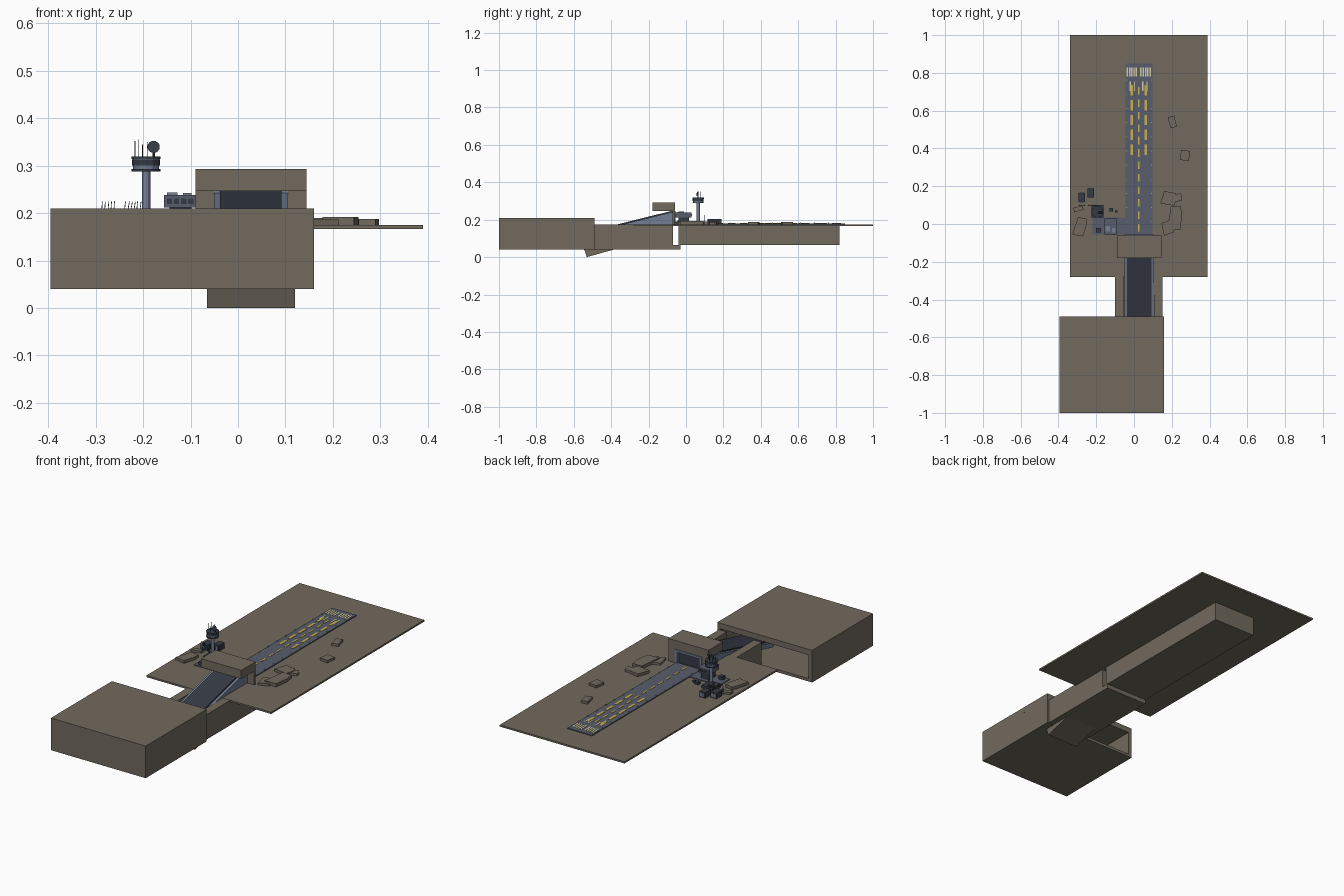
import bpy, bmesh, math, random
from mathutils import Matrix, Vector

cube = bpy.data.objects.get("Cube")
if cube:
    bpy.data.objects.remove(cube, do_unlink=True)
random.seed(4)


def material(name, r, g, b):
    m = bpy.data.materials.new(name)
    m.use_nodes = True
    m.diffuse_color = (r, g, b, 1)
    m.node_tree.nodes["Principled BSDF"].inputs["Base Color"].default_value = (r, g, b, 1)
    return m


ROCK = material("brown rock", .165, .143, .112)
ASPHALT = material("slate asphalt", .095, .11, .15)
DARK = material("dark steel", .036, .043, .06)
STEEL = material("blue grey steel", .17, .21, .29)
YELLOW = material("yellow paint", .58, .43, .08)
CREAM = material("cream paint", .68, .63, .38)


def finish(name, bm, mat):
    bmesh.ops.recalc_face_normals(bm, faces=bm.faces)
    mesh = bpy.data.meshes.new(name)
    bm.to_mesh(mesh)
    bm.free()
    mesh.materials.append(mat)
    ob = bpy.data.objects.new(name, mesh)
    bpy.context.collection.objects.link(ob)
    return ob


def boxes(name, mat, *ranges):
    """One object made of boxes, each given as x, y and z ranges."""
    bm = bmesh.new()
    for x0, x1, y0, y1, z0, z1 in ranges:
        mid = Vector((x0 + x1, y0 + y1, z0 + z1)) / 2
        size = Matrix.Diagonal((x1 - x0, y1 - y0, z1 - z0, 1))
        bmesh.ops.create_cube(bm, size=1, matrix=Matrix.Translation(mid) @ size)
    return finish(name, bm, mat)


def prism(name, mat, points, lo, hi, axis="z"):
    """Extrude an outline: (x, y) along z, or (y, z) along x."""
    bm = bmesh.new()
    def place(p, t):
        return (p[0], p[1], t) if axis == "z" else (t, p[0], p[1])
    face = bm.faces.new([bm.verts.new(place(p, lo)) for p in points])
    ext = bmesh.ops.extrude_face_region(bm, geom=[face])
    verts = [v for v in ext["geom"] if isinstance(v, bmesh.types.BMVert)]
    bmesh.ops.translate(bm, verts=verts, vec=Vector(place((0, 0), hi - lo)))
    return finish(name, bm, mat)


def cylinder(name, mat, x, y, z0, z1, r, r2=None, sides=12):
    bm = bmesh.new()
    bmesh.ops.create_cone(bm, cap_ends=True, segments=sides, radius1=r,
                          radius2=r if r2 is None else r2, depth=z1 - z0,
                          matrix=Matrix.Translation((x, y, (z0 + z1) / 2)))
    return finish(name, bm, mat)


G = .175  # ground level

# Ground slab and the mass below the runway
boxes("ground_slab", ROCK, (-.34, .39, -.28, 1, .166, G))
boxes("runway_foundation", ROCK, (-.1, .15, -.04, .82, .065, .17))

# Hollow hangar, open at the back
boxes("hangar", ROCK,
      (-.395, .16, -1, -.49, .18, .21), (-.395, .16, -1, -.49, .04, .055),
      (-.395, -.375, -1, -.49, .055, .18), (.145, .16, -1, -.49, .055, .18),
      (-.375, .145, -1, -.98, .055, .18))

# Trench joining hangar to ground
boxes("trench", ROCK, (-.1, -.055, -.49, -.07, .055, G - .001),
      (.105, .15, -.49, -.07, .055, G - .001), (-.1, .15, -.49, -.03, .042, .065))
prism("trench_sump", ROCK, [(-.545, .042), (-.53, 0), (-.38, .042)], -.065, .12, "x")

# Sloping launch ramp with side kerbs
prism("launch_ramp", DARK, [(-.76, .078), (-.072, .248), (-.072, G),
                            (-.3, .155), (-.76, .056)], -.038, .092, "x")
for side, x in (("right", -.051), ("left", .092)):
    prism(side + "_ramp_kerb", STEEL, [(-.66, .095), (-.072, .242), (-.072, G),
                                       (-.3, .155), (-.66, .07)], x, x + .013, "x")

# Gate over the ramp
boxes("gate", ROCK, (-.09, .145, -.18, -.06, .247, .293),
      (-.09, -.051, -.072, -.06, G, .247), (.105, .145, -.072, -.06, G, .247))
boxes("gate_frame", STEEL, (-.051, -.038, -.072, -.055, G, .24),
      (.092, .105, -.072, -.055, G, .24), (-.051, .105, -.072, -.055, .236, .247))

# Runway and painted markings
boxes("runway", ASPHALT, (-.045, .098, -.06, .85, G, .18))
P0, P1 = .18, .1815


def dash(x, y, w, l):
    return (x - w / 2, x + w / 2, y, y + l, P0, P1)


MID = .025
boxes("centre_dashes", YELLOW, *[dash(MID, -.04 + i * .066, .008, .04) for i in range(12)])
boxes("side_dashes", YELLOW, *[dash(MID + s * .037, .365 + i * .079, .014, .055)
                               for s in (-1, 1) for i in range(5)])
boxes("threshold_bars", CREAM, *[dash(MID + s * (.012 + i * .012), .78, .008, .048)
                                 for s in (-1, 1) for i in range(5)])
boxes("runway_end_marks", CREAM, *[dash(MID + s * .033 + t, .705, .007, .05)
                                   for s in (-1, 1) for t in (-.011, .011)])
boxes("runway_lights", CREAM, *[(x - .002, x + .002, y, y + .004, G, .185)
                                for x in (-.041, .094)
                                for y in [.01 + i * .075 for i in range(11)]])

# Flat rock slabs
def slab(name, x, y, w, l, turn, top):
    c, s = math.cos(turn), math.sin(turn)
    corners = []
    for u, v in ((-1, -1), (.9, -.9), (1, .3), (.7, 1), (-.8, .95)):
        u, v = u * w / 2, v * l / 2
        corners.append((x + u * c - v * s, y + u * s + v * c))
    prism(name, ROCK, corners, G, top)


for i, (x, y, w, l, turn, top) in enumerate((
        (.185, .135, .08, .07, -.2, .19), (.232, .14, .045, .04, .2, .187),
        (.218, .03, .07, .13, -.08, .192), (.178, -.02, .06, .07, .3, .187),
        (-.285, -.015, .06, .1, -.25, .19), (-.295, .08, .055, .025, .25, .186))):
    slab(f"rock_slab_{i + 1}", x, y, w, l, turn, top)
for i, (x, y, w, l, turn) in enumerate(((.203, .54, .035, .06, .25),
                                        (.27, .363, .048, .054, -.15))):
    block = boxes(f"loose_block_{i + 1}", ROCK, (-w / 2, w / 2, -l / 2, l / 2, G, .188))
    block.location = (x, y, 0)
    block.rotation_euler.z = turn

# Control tower
TX, TY = -.194, .065
boxes("tower_base", DARK, (-.226, -.162, .035, .1, G, .19))
cylinder("tower_column", STEEL, TX, TY, .19, .29, .009)
cylinder("tower_deck", DARK, TX, TY, .288, .293, .031)
cylinder("tower_cab", STEEL, TX, TY, .293, .316, .027, .029)
cylinder("tower_windows", DARK, TX, TY, .3, .313, .029, .03)
cylinder("tower_roof", DARK, TX, TY, .314, .319, .031)
cylinder("dish_mast", DARK, TX + .016, TY, .319, .335, .003, sides=6)
dish = cylinder("radar_dish", DARK, 0, 0, -.004, .004, .008, .013, 16)
dish.location = (TX + .016, TY - .004, .339)
dish.rotation_euler.x = math.radians(80)
boxes("tower_aerials", DARK, *[(TX + x, TX + x + .0015, TY + y, TY + y + .0015, .318, z)
                               for x, y, z in ((-.024, 0, .352), (-.016, .012, .355),
                                               (-.008, -.01, .345), (.002, .01, .35))])

# Operations building on legs, with window plates
boxes("apron", ASPHALT, (-.22, -.046, -.055, .035, G, .179))
boxes("operations_legs", DARK, (-.145, -.098, -.04, .015, .179, .213))
boxes("operations_building", ASPHALT, (-.156, -.09, -.055, .03, .212, .238))
boxes("operations_windows", DARK,
      *[(-.15 + i * .015, -.139 + i * .015, y, y + .003, .219, .231)
        for i in range(4) for y in (-.057, .029)])
boxes("roof_units", STEEL, (-.15, -.128, -.04, -.01, .238, .243),
      (-.116, -.098, -.045, -.02, .238, .242))
boxes("apron_crates", DARK, (-.2, -.175, -.045, -.02, .179, .195),
      (-.13, -.11, .065, .085, G, .188), (-.1, -.088, .06, .072, G, .184))

# Storage units beside the tower
for i, (x, y) in enumerate(((-.276, .14), (-.228, .165))):
    boxes(f"storage_unit_{i + 1}", DARK, (x - .017, x + .017, y - .024, y + .024, G, .205))
    boxes(f"storage_panels_{i + 1}", STEEL,
          *[(x + s - .012, x + s - .002, y - .026, y + .026, .181, .2) for s in (0, .014)])

# Thin leaning antenna posts
bm = bmesh.new()
for x in [-.288 + i * .0065 for i in range(5)] + [-.24 + i * .0065 for i in range(7)]:
    lean = Matrix.Rotation(random.uniform(.05, .2), 4, "Y")
    bmesh.ops.create_cube(bm, size=1, matrix=Matrix.Translation((x, .1, .2)) @ lean
                          @ Matrix.Diagonal((.0015, .0015, .05, 1)))
finish("antenna_posts", bm, DARK)
